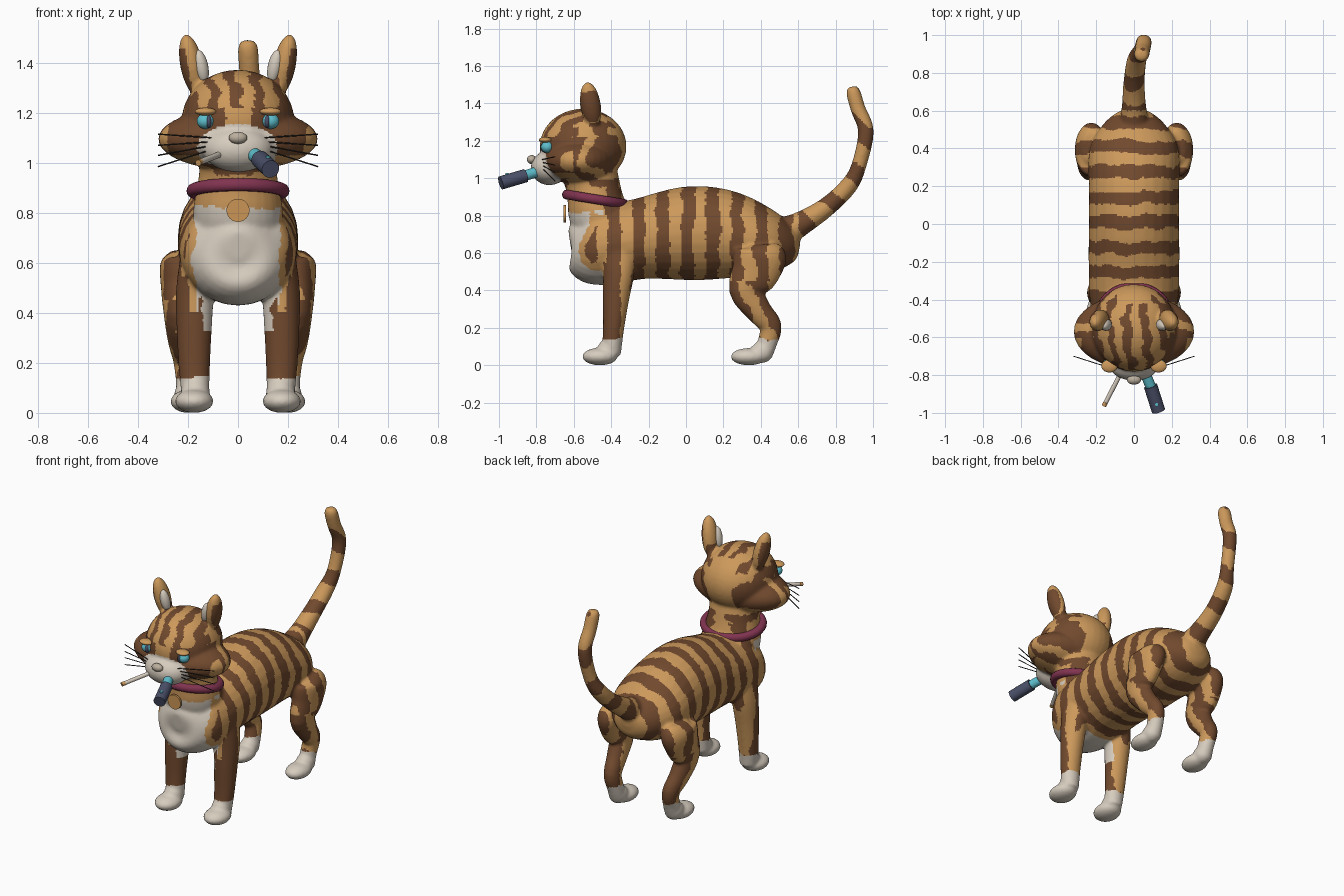
import bpy
import bmesh
import math
from mathutils import Vector, Matrix, Euler, noise

cube = bpy.data.objects.get("Cube")
if cube:
    bpy.data.objects.remove(cube, do_unlink=True)


def material(name, *rgb):
    mat = bpy.data.materials.new(name)
    mat.use_nodes = True
    mat.diffuse_color = (*rgb, 1)
    mat.node_tree.nodes["Principled BSDF"].inputs["Base Color"].default_value = (*rgb, 1)
    return mat


TAN = material("tan_fur", .61, .32, .105)
BROWN = material("brown_fur", .165, .067, .027)
WHITE = material("cream_white", .68, .61, .52)
NOSE = material("nose_beige", .50, .43, .34)
COLLAR = material("plum_collar", .22, .034, .08)
CYAN = material("cyan", .11, .51, .60)
SLATE = material("slate_blue", .07, .08, .14)
DARK = material("whisker_dark", .03, .026, .022)
GOLD = material("tag_gold", .60, .30, .09)


# ---- building helpers ----
def ball(bm, loc, radii, rot=(0, 0, 0)):
    m = Matrix.LocRotScale(Vector(loc), Euler(rot), Vector(radii))
    bmesh.ops.create_uvsphere(bm, u_segments=32, v_segments=20, radius=1, matrix=m)


def rod(bm, start, end, radius, sides=20):
    a, b = Vector(start), Vector(end)
    turn = (b - a).to_track_quat('Z', 'Y')
    m = Matrix.LocRotScale((a + b) / 2, turn, None)
    bmesh.ops.create_cone(bm, cap_ends=True, segments=sides, radius1=radius,
                          radius2=radius, depth=(b - a).length, matrix=m)


def loft(bm, rows, sides=28, steps=4):
    """Smooth tube through rows of x, y, z, half width, half thickness."""
    pts = [Vector(r) for r in rows]
    path = []
    for i in range(len(pts) - 1):
        a, b, c = pts[max(i - 1, 0)], pts[i], pts[i + 1]
        d = pts[min(i + 2, len(pts) - 1)]
        for k in range(steps):
            t = k / steps
            path.append(b + ((c - a) + ((a * 2 - b * 5 + c * 4 - d)
                             + ((b - c) * 3 + d - a) * t) * t) * (t / 2))
    path.append(pts[-1])
    rings = []
    across = Vector((1, 0, 0))
    for i, p in enumerate(path):
        before, after = path[max(i - 1, 0)], path[min(i + 1, len(path) - 1)]
        up = Vector((after - before)[:3]).cross(across).normalized()
        ring = []
        for k in range(sides):
            ang = math.tau * k / sides
            ring.append(bm.verts.new(Vector(p[:3])
                        + across * (max(p[3], .01) * math.cos(ang))
                        + up * (max(p[4], .01) * math.sin(ang))))
        rings.append(ring)
    for lo, hi in zip(rings, rings[1:]):
        for k in range(sides):
            j = (k + 1) % sides
            bm.faces.new((lo[k], lo[j], hi[j], hi[k]))
    bm.faces.new(rings[0][::-1])
    bm.faces.new(rings[-1])


def finish(name, bm, *mats):
    bmesh.ops.recalc_face_normals(bm, faces=bm.faces[:])
    mesh = bpy.data.meshes.new(name)
    bm.to_mesh(mesh)
    bm.free()
    obj = bpy.data.objects.new(name, mesh)
    bpy.context.collection.objects.link(obj)
    for m in mats:
        mesh.materials.append(m)
    bpy.ops.object.select_all(action='DESELECT')
    obj.select_set(True)
    bpy.context.view_layer.objects.active = obj
    bpy.ops.object.shade_smooth_by_angle(angle=math.radians(40))
    return obj


def part(name, mat, shape, *args):
    bm = bmesh.new()
    shape(bm, *args)
    return finish(name, bm, mat)


# ---- furry body, fused into one skin ----
bm = bmesh.new()
# torso
loft(bm, [(0, -.62, .66, .04, .05), (0, -.60, .66, .12, .13), (0, -.53, .645, .20, .20),
          (0, -.42, .645, .232, .215), (0, -.25, .675, .24, .215), (0, 0, .705, .24, .25),
          (0, .2, .70, .24, .24), (0, .4, .665, .235, .19), (0, .52, .655, .17, .135),
          (0, .59, .66, .09, .08), (0, .61, .66, .03, .03)])
# neck
loft(bm, [(0, -.42, .72, .18, .17), (0, -.47, .82, .178, .16), (0, -.487, .9, .165, .148),
          (0, -.5, .97, .155, .145), (0, -.53, 1.08, .16, .15)])
# skull, cheeks, muzzle
ball(bm, (0, -.55, 1.17), (.225, .232, .202))
ball(bm, (0, -.57, 1.095), (.32, .20, .125))
ball(bm, (0, -.73, 1.055), (.14, .1, .092))
# tail
loft(bm, [(0, .50, .70, .09, .09), (0, .61, .755, .066, .066), (0, .75, .845, .056, .052),
          (.015, .87, .96, .052, .047), (.04, .925, 1.07, .042, .04),
          (.052, .962, 1.25, .042, .042), (.045, .92, 1.37, .041, .04),
          (.04, .895, 1.46, .04, .038), (.04, .89, 1.49, .024, .022)])
for s in (-1, 1):
    # ear
    ball(bm, (s * .185, -.51, 1.39), (.046, .055, .128), (.15, s * .2, 0))
    # front leg and paw
    loft(bm, [(s * .165, -.36, .66, .06, .1), (s * .172, -.36, .5, .075, .085),
              (s * .175, -.375, .35, .071, .07), (s * .175, -.388, .19, .063, .056),
              (s * .17, -.40, .06, .055, .052)])
    ball(bm, (s * .175, -.46, .047), (.077, .094, .047))
    ball(bm, (s * .17, -.415, .08), (.058, .06, .06))
    # hind leg and paw
    loft(bm, [(s * .22, .40, .645, .05, .08), (s * .226, .40, .60, .085, .14),
              (s * .235, .37, .5, .073, .13), (s * .235, .325, .4, .063, .095),
              (s * .225, .39, .29, .056, .07), (s * .21, .452, .21, .05, .06),
              (s * .2, .435, .12, .048, .052), (s * .2, .415, .05, .05, .045)])
    ball(bm, (s * .2, .335, .046), (.07, .096, .046))
    ball(bm, (s * .2, .405, .07), (.056, .062, .058))
cat = finish("cat_body", bm, TAN, BROWN, WHITE)
remesh = cat.modifiers.new("fuse", 'REMESH')
remesh.mode = 'VOXEL'
remesh.voxel_size = .0095
soften = cat.modifiers.new("soften", 'SMOOTH')
soften.factor = .5
soften.iterations = 6
for mod in (remesh.name, soften.name):
    bpy.ops.object.modifier_apply(modifier=mod)


# ---- coat pattern ----
def band(value, period, cut=0.0):
    return math.cos(math.tau * value / period) > cut


def head_colour(x, y, z, ax, out, n):
    if (z > 1.36 and ax > .135) or (z > 1.3 and ax > .195):          # ears
        return out > .35 and z < 1.46 + .04 * n
    if y < -.67 and (ax / .16) ** 2 + ((z - 1.055) / .1) ** 2 < 1 + .1 * n:
        return 2                                                     # muzzle
    if z > 1.22 and y < -.42:                                        # forehead
        return band(x + .25 * (z - 1.2) + .035 * n, .092, .1)
    if y < -.60 and z > 1.03:                                        # eye mask
        return ax > .05 + .03 * n and ax < .275 + .02 * n
    ring = math.hypot(y + .43, z - 1.13) + .03 * n                   # side swirl
    if y > -.60 and ax > .09:
        return ring < .1 or .145 < ring < .19
    return z < 1.0 and band(y + .03 * n, .132)


def fur_colour(c, normal):
    x, y, z = c
    ax = abs(x)
    out = normal.x if x > 0 else -normal.x
    n = noise.noise(c * 9) + .4 * noise.noise(c * 30)
    if z < .14 + .02 * n and y < .6:                                 # socks
        return 2
    if y < -.25 and z > .95:
        return head_colour(x, y, z, ax, out, n)
    if y > .6:                                                       # tail
        return band(y * .7 + z * .7 - .02 + .03 * n, .19)
    if y < -.33 and .33 < z < .5 and ax < .145 + .03 * n:            # inner leg
        return 2
    if y < -.44 and z > .4:                                          # bib
        if ax < .17 + .025 * n and z < .82 + .02 * n:
            return 2
        if ax < .205 + .03 * n:
            return 0
    if y < 0 and z < .55 and normal.y < -.25:                        # leg fronts
        return 1
    if y > .15 and z < .45:                                          # hind stripes
        return band(y + .5 * z + .04 * n, .15, -.15)
    return band(y - .01 + .022 * n, .132, -.05)


cat.data.polygons.foreach_set("material_index", [
    int(fur_colour(f.center, f.normal)) for f in cat.data.polygons])
bpy.ops.object.shade_smooth()

# ---- face ----
part("nose", NOSE, ball, (0, -.825, 1.1), (.037, .025, .024))
for s, side in ((-1, "right"), (1, "left")):
    part(side + "_inner_ear", WHITE, ball, (s * .147, -.535, 1.385), (.028, .03, .068),
         (.1, s * .2, 0))
    part(side + "_eye", CYAN, ball, (s * .13, -.742, 1.167), (.035, .033, .031))
    part(side + "_pupil", SLATE, ball, (s * .117, -.757, 1.165), (.012, .023, .026))
    part(side + "_brow", TAN, ball, (s * .13, -.752, 1.205), (.043, .034, .016))
    bm = bmesh.new()
    for root, tip in ((1.10, 1.115), (1.085, 1.07), (1.07, 1.03), (1.055, .985)):
        rod(bm, (s * .10, -.77, root), (s * .32, -.70, tip), .0028, 6)
    finish(side + "_whiskers", bm, DARK)

# ---- collar and tag ----
bpy.ops.mesh.primitive_torus_add(major_radius=.18, minor_radius=.026, major_segments=48,
                                 minor_segments=14, location=(0, -.485, .888),
                                 rotation=(-.16, 0, 0))
collar = bpy.context.object
collar.name = "collar"
collar.scale.y = .87
collar.data.materials.append(COLLAR)
bpy.ops.object.shade_smooth()
part("collar_tag", GOLD, rod, (0, -.642, .81), (0, -.654, .81), .046, 32)

# ---- cigarette and vaporiser held in the mouth ----
part("cigarette", WHITE, rod, (-.065, -.78, 1.037), (-.15, -.945, 1.004), .012)
part("cigarette_tip", TAN, rod, (-.15, -.945, 1.004), (-.159, -.963, 1.0), .0125)
part("vape_mouthpiece", CYAN, rod, (.055, -.78, 1.04), (.093, -.872, 1.01), .028)
part("vape_body", SLATE, rod, (.088, -.858, 1.014), (.13, -.99, .975), .036)
part("vape_button", CYAN, rod, (.12, -.955, 1.0), (.12, -.957, 1.028), .009)
